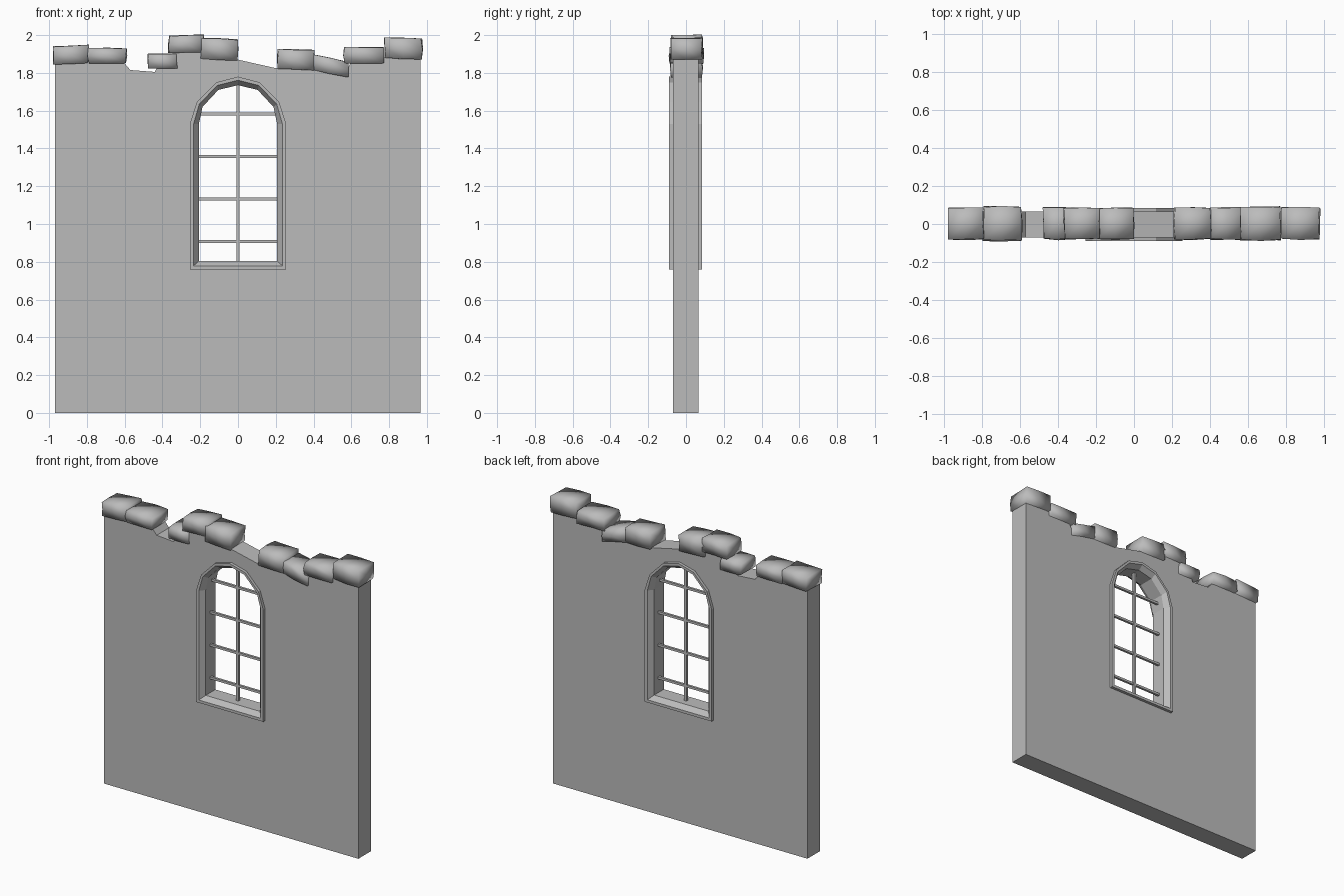
import bpy
import bmesh
import random
from mathutils import Matrix, Vector

random.seed(4)
cube = bpy.data.objects.get("Cube")
if cube:
    bpy.data.objects.remove(cube, do_unlink=True)

stone = bpy.data.materials.new("grey_stone")
stone.use_nodes = True
GREY = (0.5, 0.5, 0.5, 1)
stone.diffuse_color = GREY
stone.node_tree.nodes["Principled BSDF"].inputs["Base Color"].default_value = GREY


def add_object(name, mesh, smooth=False):
    ob = bpy.data.objects.new(name, mesh)
    bpy.context.collection.objects.link(ob)
    mesh.materials.clear()
    mesh.materials.append(stone)
    for p in mesh.polygons:
        p.use_smooth = smooth
        p.material_index = 0
    return ob


def from_bmesh(name, bm, smooth=False):
    bmesh.ops.recalc_face_normals(bm, faces=bm.faces)
    mesh = bpy.data.meshes.new(name)
    bm.to_mesh(mesh)
    bm.free()
    return add_object(name, mesh, smooth)


def box(name, size, centre):
    bm = bmesh.new()
    bmesh.ops.create_cube(bm, size=1)
    bmesh.ops.scale(bm, vec=size, verts=bm.verts)
    bmesh.ops.translate(bm, vec=centre, verts=bm.verts)
    return from_bmesh(name, bm)


# Pointed-round window outline, blended from outer (0) to inner (1)
OUTER = [(0.255, 0.76), (0.255, 1.53), (0.218, 1.645), (0.115, 1.75), (0, 1.78)]
INNER = [(0.207, 0.805), (0.207, 1.53), (0.188, 1.62), (0.104, 1.71), (0, 1.735)]


def arch(t):
    half = [Vector(a).lerp(Vector(b), t) for a, b in zip(OUTER, INNER)]
    return half + [Vector((-p.x, p.y)) for p in reversed(half[:-1])]


# Wall slab: uneven top edge with an arched hole
WALL = [(-0.97, 0), (0.965, 0), (0.965, 1.9), (0.77, 1.88), (0.6, 1.86),
        (0.57, 1.8), (0.35, 1.83), (0.2, 1.825), (0, 1.87), (-0.19, 1.91),
        (-0.34, 1.91), (-0.42, 1.85), (-0.44, 1.805), (-0.57, 1.815),
        (-0.6, 1.85), (-0.97, 1.88)]
curve = bpy.data.curves.new("wall_profile", 'CURVE')
curve.dimensions = '2D'
curve.fill_mode = 'BOTH'
curve.extrude = 0.0675
for outline in (WALL, arch(0.5)):
    spline = curve.splines.new('POLY')
    spline.points.add(len(outline) - 1)
    for point, (x, z) in zip(spline.points, outline):
        point.co = (x, z, 0, 1)
    spline.use_cyclic_u = True
helper = bpy.data.objects.new("wall_helper", curve)
bpy.context.collection.objects.link(helper)
bpy.context.view_layer.update()
deps = bpy.context.evaluated_depsgraph_get()
wall_mesh = bpy.data.meshes.new_from_object(helper.evaluated_get(deps))
bpy.data.objects.remove(helper, do_unlink=True)
wall_mesh.transform(Matrix.Translation((0, -0.0025, 0)) @ Matrix.Rotation(1.5707963, 4, 'X'))
add_object("wall", wall_mesh)

# Window frame: flat lip and splayed reveal on both sides
bm = bmesh.new()
rings = []
for t, y in [(0, -0.09), (0.42, -0.09), (1, -0.055), (1, 0.05), (0.42, 0.085), (0, 0.085)]:
    rings.append([bm.verts.new((p.x, y, p.y)) for p in arch(t)])
for a, b in zip(rings, rings[1:] + rings[:1]):
    n = len(a)
    for i in range(n):
        j = (i + 1) % n
        bm.faces.new((a[i], a[j], b[j], b[i]))
from_bmesh("window_frame", bm)

# Window bars
box("upright_bar", (0.018, 0.018, 0.94), (0, 0, 1.27))
for i in range(4):
    box(f"cross_bar_{i + 1}", (0.42, 0.016, 0.016), (0, 0, 0.907 + 0.225 * i))


def cap_stone(name, x0, x1, z0, z1, tilt, y0=-0.082, y1=0.087):
    """Rough block with slightly swollen faces and uneven corners."""
    bm = bmesh.new()
    bmesh.ops.create_cube(bm, size=1)
    bmesh.ops.subdivide_edges(bm, edges=bm.edges[:], cuts=1, use_grid_fill=True)
    size = Vector((x1 - x0, y1 - y0, z1 - z0))
    centre = Vector((x0 + x1, y0 + y1, z0 + z1)) / 2
    for v in bm.verts:
        edges = sum(abs(c) > 0.4 for c in v.co)
        v.co *= {1: 1.0, 2: 0.98, 3: 0.96}[edges]
        v.co += Vector([random.uniform(-0.025, 0.025) for _ in range(3)])
        v.co = v.co * size
        v.co.z += v.co.x * tilt
        v.co += centre
    return from_bmesh(name, bm, smooth=True)


# Row of loose stones along the top: x range, z range, slope
STONES = [(-0.98, -0.79, 1.847, 1.945, 0.05), (-0.795, -0.59, 1.85, 1.932, 0),
          (-0.48, -0.32, 1.823, 1.902, 0), (-0.37, -0.18, 1.905, 2.0, 0.03),
          (-0.2, 0, 1.867, 1.982, -0.04), (0.21, 0.405, 1.815, 1.925, -0.03),
          (0.395, 0.585, 1.795, 1.878, -0.22), (0.56, 0.775, 1.85, 1.937, 0),
          (0.775, 0.977, 1.873, 1.985, -0.03)]
for i, s in enumerate(STONES):
    wide = 0.006 if i in (1, 7) else 0
    cap_stone(f"cap_stone_{i + 1}", *s, y0=-0.082 - wide, y1=0.087 + wide)
